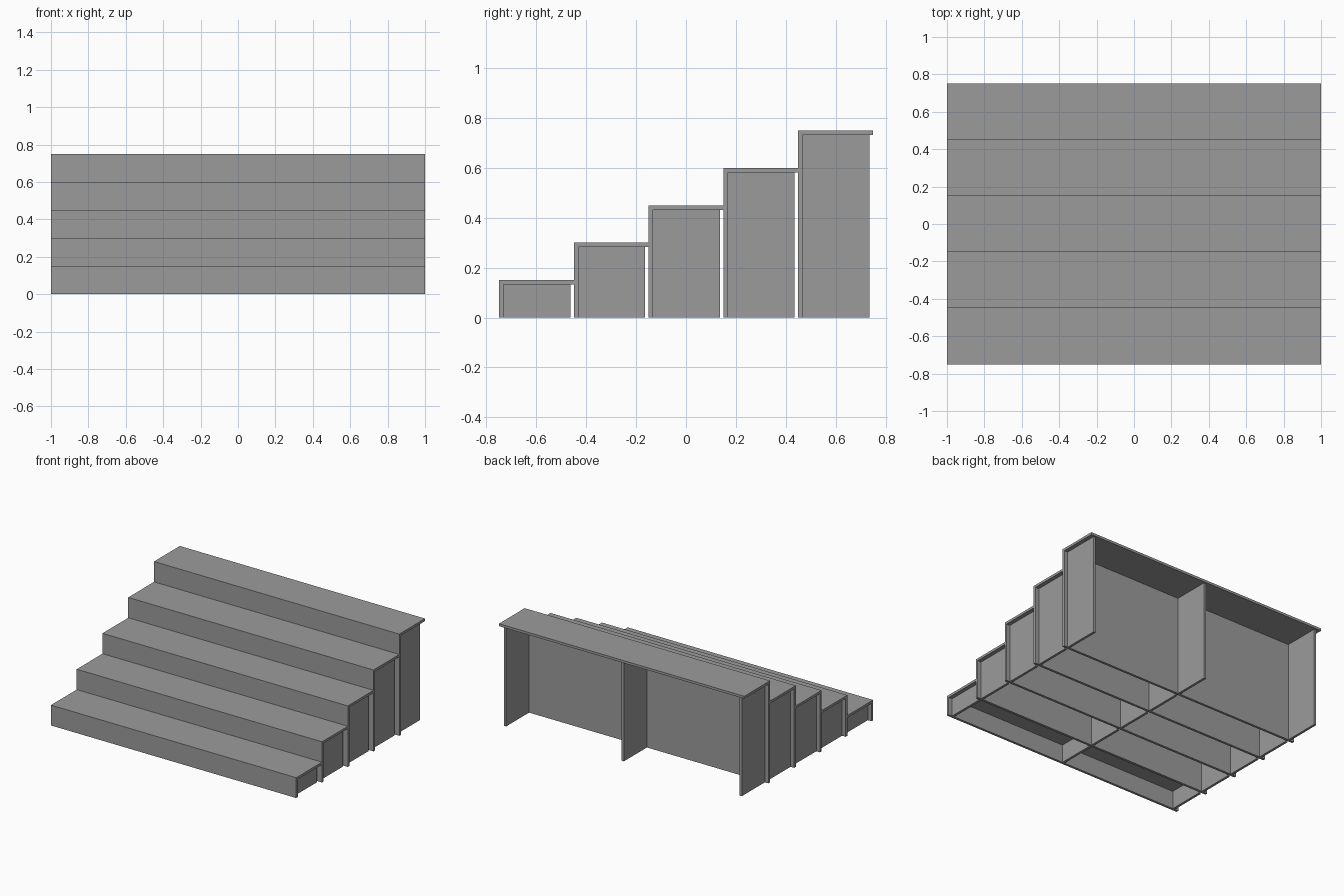
import bpy, bmesh

if "Cube" in bpy.data.objects:
    bpy.data.objects.remove(bpy.data.objects["Cube"])

STEPS, RUN, RISE = 5, 0.30, 0.15
THICK = 0.018      # board thickness
BACK_GAP = 0.014   # tread overhang behind each support panel
INSET = 0.03       # support panel distance from the tread ends

grey = bpy.data.materials.new("grey board")
grey.diffuse_color = (0.33, 0.33, 0.33, 1)
grey.use_nodes = True
grey.node_tree.nodes["Principled BSDF"].inputs["Base Color"].default_value = grey.diffuse_color


def extrude_x(name, profile, x0, x1):
    """Extrude a (y, z) profile along x."""
    bm = bmesh.new()
    face = bm.faces.new([bm.verts.new((x0, y, z)) for y, z in profile])
    ext = bmesh.ops.extrude_face_region(bm, geom=[face])
    moved = [v for v in ext["geom"] if isinstance(v, bmesh.types.BMVert)]
    bmesh.ops.translate(bm, vec=(x1 - x0, 0, 0), verts=moved)
    bmesh.ops.recalc_face_normals(bm, faces=bm.faces)
    mesh = bpy.data.meshes.new(name)
    bm.to_mesh(mesh)
    bm.free()
    mesh.materials.append(grey)
    obj = bpy.data.objects.new(name, mesh)
    bpy.context.collection.objects.link(obj)


for i in range(STEPS):
    front = -STEPS * RUN / 2 + i * RUN
    back = front + RUN
    top = (i + 1) * RISE
    inner = front + THICK
    under = top - THICK

    # tread and riser, one L-shaped section
    extrude_x(f"step_{i + 1}",
              [(front, 0), (inner, 0), (inner, under),
               (back, under), (back, top), (front, top)], -1, 1)

    # three upright supports under the tread
    end = 1 - INSET - THICK / 2
    for side, x in (("left", -end), ("middle", 0), ("right", end)):
        extrude_x(f"support_{side}_{i + 1}",
                  [(inner, 0), (back - BACK_GAP, 0),
                   (back - BACK_GAP, under), (inner, under)],
                  x - THICK / 2, x + THICK / 2)
